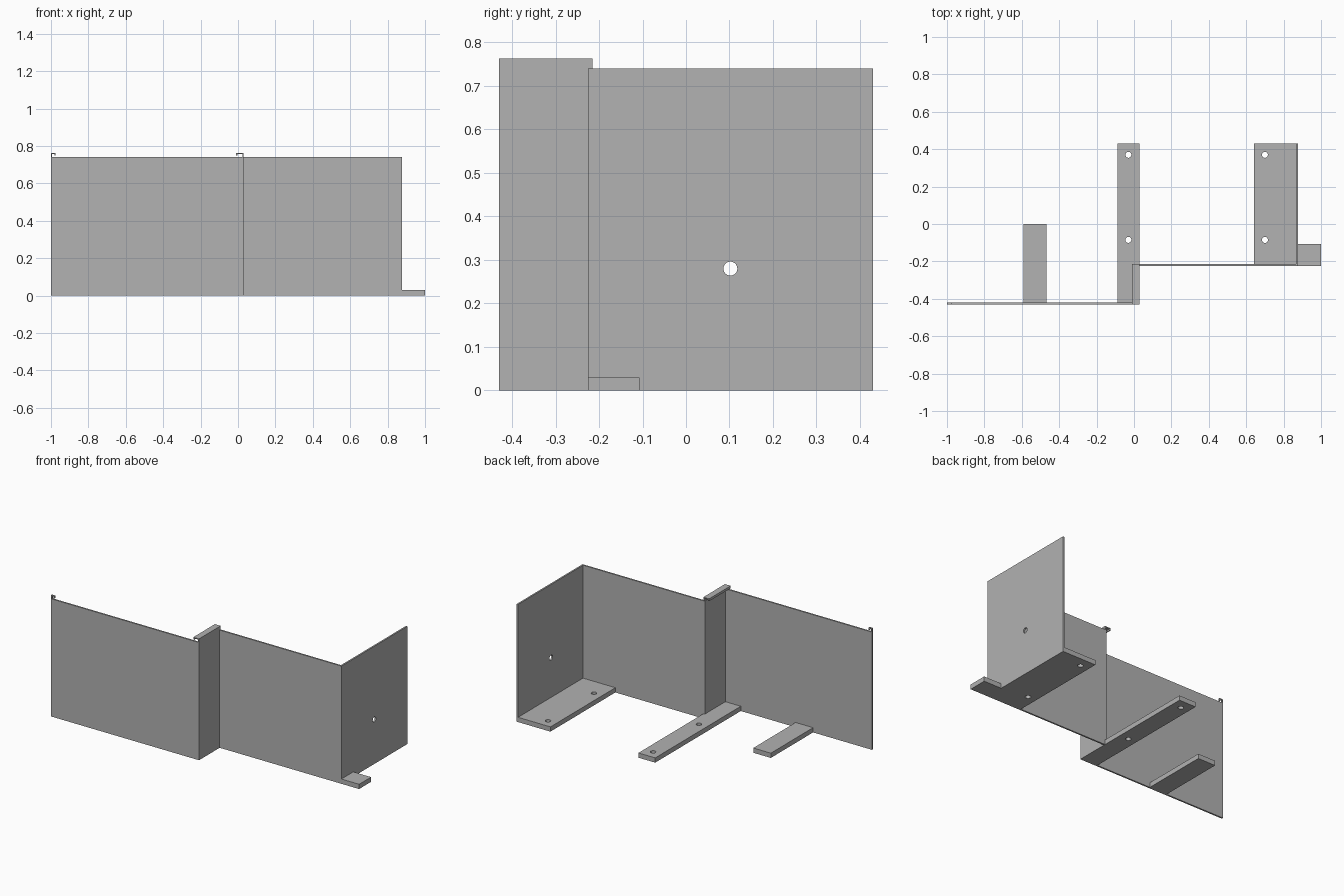
import bpy
import bmesh
from mathutils import Matrix, Vector

cube = bpy.data.objects.get("Cube")
if cube:
    bpy.data.objects.remove(cube, do_unlink=True)

grey = bpy.data.materials.new("plain grey")
grey.use_nodes = True
COLOR = (0.445, 0.445, 0.445, 1)
grey.diffuse_color = COLOR
grey.node_tree.nodes["Principled BSDF"].inputs["Base Color"].default_value = COLOR


def add_object(name, bm):
    mesh = bpy.data.meshes.new(name)
    bm.to_mesh(mesh)
    bm.free()
    mesh.materials.append(grey)
    obj = bpy.data.objects.new(name, mesh)
    bpy.context.collection.objects.link(obj)
    return obj


def box(name, x, y, z):
    bm = bmesh.new()
    center = Vector([(a + b) / 2 for a, b in (x, y, z)])
    size = [b - a for a, b in (x, y, z)]
    bmesh.ops.create_cube(bm, size=1, matrix=Matrix.Translation(center) @ Matrix.Diagonal((*size, 1)))
    return add_object(name, bm)


def extrude_outline(name, points, axis_z, height):
    """Outline in the ground plane raised to a height, or in xz pushed along y."""
    bm = bmesh.new()
    face = bm.faces.new([bm.verts.new(p) for p in points])
    moved = bmesh.ops.extrude_face_region(bm, geom=[face])["geom"]
    push = Vector((0, 0, height)) if axis_z else Vector((0, height, 0))
    bmesh.ops.translate(bm, verts=[g for g in moved if isinstance(g, bmesh.types.BMVert)], vec=push)
    bmesh.ops.recalc_face_normals(bm, faces=bm.faces)
    return add_object(name, bm)


def drill(obj, center, axis):
    bm = bmesh.new()
    turn = Matrix.Rotation(1.5708, 4, "Y") if axis == "X" else Matrix()
    bmesh.ops.create_cone(bm, cap_ends=True, segments=32, radius1=0.016, radius2=0.016,
                          depth=0.1, matrix=Matrix.Translation(center) @ turn)
    cutter = add_object("hole_cutter", bm)
    cutter.hide_render = True
    cutter.hide_set(True)
    cutter.display_type = "WIRE"
    mod = obj.modifiers.new("hole", "BOOLEAN")
    mod.operation = "DIFFERENCE"
    mod.solver = "EXACT"
    mod.object = cutter
    # Apply the cut, then drop the helper
    bpy.context.view_layer.update()
    graph = bpy.context.evaluated_depsgraph_get()
    result = bpy.data.meshes.new_from_object(obj.evaluated_get(graph))
    obj.modifiers.clear()
    obj.data = result
    bpy.data.objects.remove(cutter, do_unlink=True)


T = 0.01        # sheet thickness
H = 0.74        # wall height
TOP = 0.763     # top of the hooks
FRONT, MID, BACK = -0.43, -0.225, 0.43
STEP, SIDE = 0.03, 0.877

# Stepped front sheet, one folded outline
folded = [(-1, FRONT), (STEP, FRONT), (STEP, MID), (SIDE, MID), (SIDE, MID + T),
          (STEP - T, MID + T), (STEP - T, FRONT + T), (-1, FRONT + T)]
extrude_outline("stepped_front_wall", [(x, y, 0) for x, y in folded], True, H)

# Side wall with its cable hole
side = box("side_wall", (SIDE - T, SIDE), (MID + T, BACK), (0, H))
drill(side, (SIDE, 0.102, 0.28), "X")


# Hooked flanges on the upper edges
def hook(name, x_post, x_lip, y0, y1):
    s = 1 if x_lip > x_post else -1
    t = 0.006 * s
    lip = 0.015
    profile = [(x_post, H), (x_post, TOP), (x_lip, TOP), (x_lip, TOP - lip), (x_lip - t, TOP - lip),
               (x_lip - t, TOP - abs(t)), (x_post + t, TOP - abs(t)), (x_post + t, H)]
    extrude_outline(name, [(x, y0, z) for x, z in profile], False, y1 - y0)


hook("step_hook", STEP, -0.01, FRONT, MID + T)
hook("end_hook", -1, -0.975, FRONT, FRONT + T)

# Base plates and feet
THICK = (0, 0.03)
box("end_foot", (-0.59, -0.468), (FRONT + T, 0), THICK)
middle = box("middle_foot", (-0.087, STEP - T), (FRONT + T, BACK), THICK)
corner = box("corner_foot", (0.642, SIDE - T), (MID + T, BACK), THICK)
box("outer_tab", (SIDE, 1), (MID, -0.107), THICK)

# Bolt holes
for plate, x in ((middle, -0.03), (corner, 0.70)):
    for y in (0.37, -0.085):
        drill(plate, (x, y, 0.015), "Z")
# Remaining strip of the middle foot behind the step
box("middle_foot_edge", (STEP - T, STEP), (MID + T, BACK), THICK)
